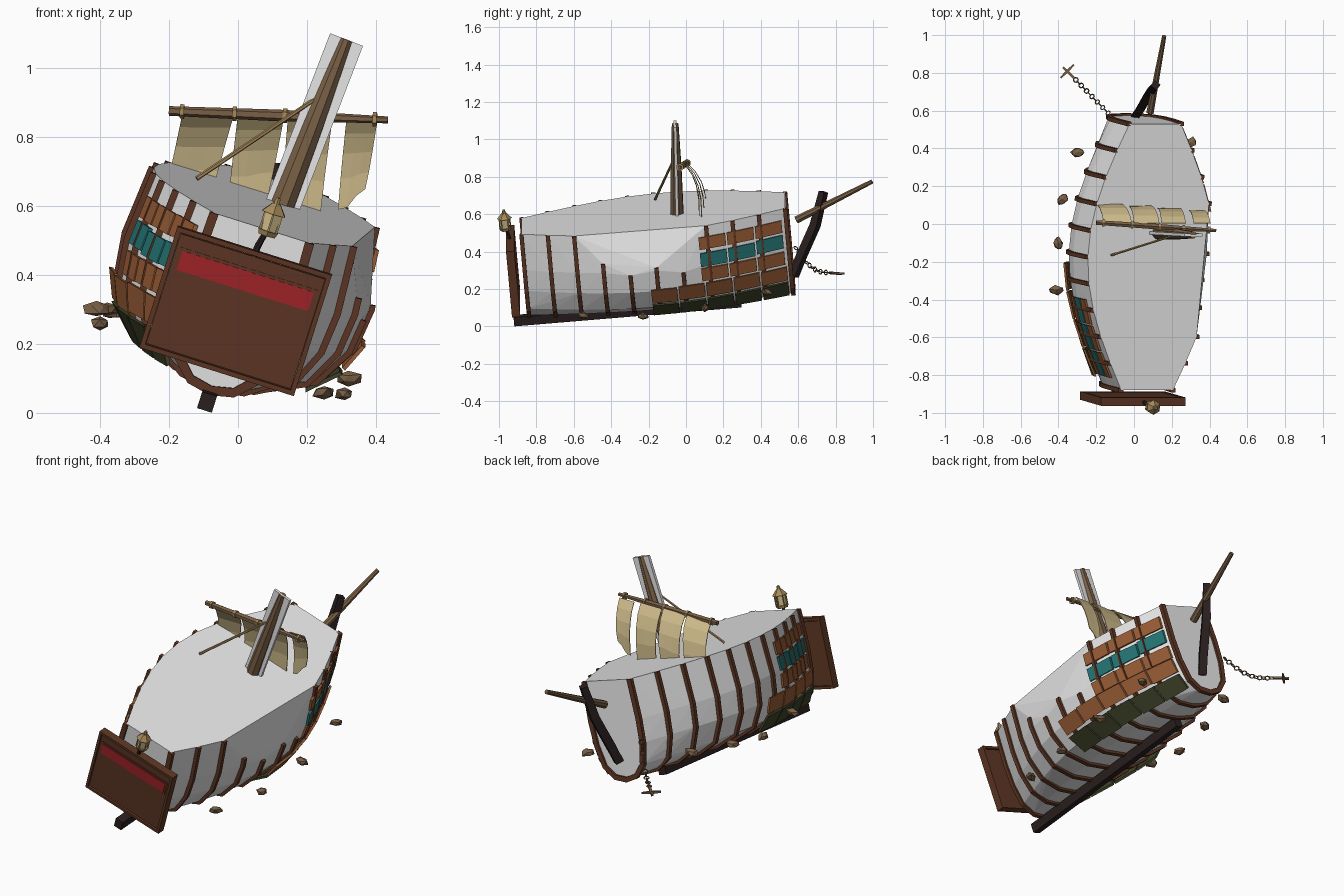
import bpy, bmesh, math, random
from mathutils import Vector, Matrix, Euler

cube = bpy.data.objects.get("Cube")
if cube:
    bpy.data.objects.remove(cube, do_unlink=True)
random.seed(4)

# Ship frame: heeled and bow up; origin at the aft end of the keel
SHIP = Matrix.Translation((-0.09, -0.92, 0.031)) @ Euler((math.radians(5), math.radians(17.5), 0)).to_matrix().to_4x4()
WORLD = Matrix.Identity(4)


def material(name, r, g, b):
    m = bpy.data.materials.new(name)
    m.use_nodes = True
    m.diffuse_color = (r, g, b, 1)
    m.node_tree.nodes["Principled BSDF"].inputs["Base Color"].default_value = (r, g, b, 1)
    return m


GREY = material("pale grey", .8, .8, .8)
BROWN = material("dark brown", .11, .037, .017)
PLANK = material("orange brown", .31, .105, .035)
TEAL = material("teal", .018, .17, .17)
GREEN = material("moss green", .05, .056, .022)
RED = material("deep red", .36, .017, .022)
DARK = material("near black", .024, .014, .014)
WOOD = material("weathered wood", .19, .115, .06)
SAIL = material("canvas", .62, .5, .26)
BRASS = material("old brass", .38, .25, .1)


def finish(name, bm, mat, frame=WORLD):
    bmesh.ops.recalc_face_normals(bm, faces=bm.faces)
    bm.transform(frame)
    me = bpy.data.meshes.new(name)
    bm.to_mesh(me)
    bm.free()
    me.materials.append(mat)
    ob = bpy.data.objects.new(name, me)
    bpy.context.collection.objects.link(ob)
    return ob


def loft(bm, rings, closed=True):
    """Skin rings of points into a capped solid."""
    vs = [[bm.verts.new(p) for p in r] for r in rings]
    for a, b in zip(vs, vs[1:]):
        n = len(a)
        for i in range(n if closed else n - 1):
            j = (i + 1) % n
            bm.faces.new((a[i], a[j], b[j], b[i]))
    if closed:
        bm.faces.new(vs[0])
        bm.faces.new(vs[-1])


def tube(name, pts, radii, sides, mat, frame=WORLD, flat=1.0):
    bm = bmesh.new()
    pts = [Vector(p) for p in pts]
    rings = []
    for i, p in enumerate(pts):
        d = pts[min(i + 1, len(pts) - 1)] - pts[max(i - 1, 0)]
        q = d.to_track_quat('Z', 'Y')
        ring = []
        for k in range(sides):
            a = math.tau * (k + .5) / sides
            ring.append(p + q @ Vector((math.cos(a) * radii[i], math.sin(a) * radii[i] * flat, 0)))
        rings.append(ring)
    loft(bm, rings)
    return finish(name, bm, mat, frame)


def box(name, centre, size, mat, frame=SHIP):
    bm = bmesh.new()
    bmesh.ops.create_cube(bm, size=1)
    bm.transform(Matrix.Translation(centre) @ Matrix.Diagonal((*size, 1)))
    return finish(name, bm, mat, frame)


# Hull shape: half-section as (width share, height), widths swelling amidships
SECTION = [(0, .03), (.45, .045), (.82, .1), (1, .21), (1.04, .33), (.99, .535)]
STATIONS = 10
BROKEN = {3: .38, 4: .31, 5: .345, 6: .3}


def share(z):
    for (w0, z0), (w1, z1) in zip(SECTION, SECTION[1:]):
        if z <= z1:
            return w0 + (w1 - w0) * max(0, z - z0) / (z1 - z0)
    return SECTION[-1][0]


def skin(side, station, z, off=0.0):
    """Point on the hull side, pushed outward by off."""
    t = station / STATIONS
    half = .145 + .21 * math.sin(math.pi * t)
    slope = (share(z + .01) - share(z - .01)) / .02 * half
    n = Vector((1, 0, -slope)).normalized() * off
    lift = .98 + .04 * t
    return Vector((side * (half * share(z) + n.x), .086 + .1417 * station, z * lift + n.z))


def rib_heights(side, s):
    top = BROKEN.get(s, .535) if side > 0 else .535
    return [z for _, z in SECTION if z < top - .01] + [top]


# Hull body
bm = bmesh.new()
for s in range(STATIONS + 1):
    for side in (-1, 1):
        for z in rib_heights(side, s):
            bm.verts.new(skin(side, s, z))
bmesh.ops.convex_hull(bm, input=bm.verts[:])
bmesh.ops.delete(bm, geom=[v for v in bm.verts if not v.link_faces], context='VERTS')
finish("hull", bm, GREY, SHIP)

# Ribs, some snapped short on one side
for s in range(STATIONS + 1):
    bm = bmesh.new()
    for side in (-1, 1):
        rings = []
        for z in rib_heights(side, s):
            inner, outer = skin(side, s, z, -.012), skin(side, s, z, .015)
            if z == SECTION[0][1]:
                inner, outer = Vector((0, inner.y, z + .012)), Vector((0, inner.y, z - .015))
            e = Vector((0, .011, 0))
            rings.append([inner - e, outer - e, outer + e, inner + e])
        loft(bm, rings)
    finish(f"rib_{s}", bm, BROWN, SHIP)


# Surviving planks, split at the ribs
def plank(name, side, a, b, low, high, off, mat):
    bm = bmesh.new()
    rings = []
    for s in (a, b):
        rings.append([skin(side, s, low, off), skin(side, s, high, off),
                      skin(side, s, high, off + .012), skin(side, s, low, off + .012)])
    loft(bm, rings)
    finish(name, bm, mat, SHIP)


ROWS = [("moss", .085, .15, .026, GREEN, True), ("lower", .16, .23, .022, PLANK, True),
        ("middle", .24, .31, .004, PLANK, False), ("painted", .325, .395, .004, TEAL, False),
        ("upper", .41, .475, .004, PLANK, False)]
for side, label, long_run, short_run in ((1, "left", (4.7, 9.9), (6.65, 9.85)), (-1, "right", (.3, 4.6), (.4, 3.4))):
    for row, low, high, off, mat, is_long in ROWS:
        start, end = long_run if is_long else short_run
        count = round(end - start)
        step = (end - start) / count
        for i in range(count):
            a = start + i * step
            j = random.uniform(-.004, .004)
            plank(f"{label}_{row}_plank_{i}", side, a + .03, a + step - .03, low + j, high + j, off, mat)

# Keel and stem post
box("keel", (0, .61, 0), (.045, 1.22, .05), DARK)
tube("stem_post", [(.01, .575, .27), (.035, .61, .36), (.08, .69, .54), (.115, .735, .72)],
     [.03, .031, .031, .026], 4, DARK)

# Stern board with rim and red name panel
box("stern_board", (0, .022, .277), (.44, .03, .335), BROWN)
for z in (.1, .455):
    box("stern_rim", (0, .02, z), (.47, .044, .014), BROWN)
for x in (-.228, .228):
    box("stern_rim_side", (x, .02, .277), (.014, .044, .355), BROWN)
box("red_panel_frame", (0, .006, .37), (.42, .006, .075), BROWN)
box("red_panel", (0, .003, .37), (.4, .006, .058), RED)

# Stern lantern
tube("lantern_post", [(0, .02, .43), (.005, .015, .48), (.015, 0, .525)], [.01, .01, .008], 6, DARK, SHIP)
LX, LY = .02, .0
for part, z0, z1, r0, r1, mat in (("base", .515, .53, .028, .034, BRASS), ("glass", .53, .582, .024, .027, SAIL),
                                  ("cap", .582, .612, .04, .014, BRASS), ("knob", .612, .63, .01, .007, BRASS)):
    tube(f"lantern_{part}", [(LX, LY, z0), (LX, LY, z1)], [r0, r1], 6, mat, SHIP)
for k in range(6):
    a = math.tau * (k + .5) / 6
    p = Vector((LX + .029 * math.cos(a), LY + .029 * math.sin(a), .528))
    tube("lantern_bar", [p, p + Vector((0, 0, .056))], [.004, .004], 4, BRASS, SHIP)

# Mast with the pale plate through it
base, top = Vector((.125, -.047, .59)), Vector((.315, -.058, 1.083))
tube("mast", [base, base.lerp(top, .5), top], [.037, .031, .019], 8, WOOD)
along = (top - base).normalized()
across = along.cross(Vector((0, 1, 0))).normalized() * .051
thick = Vector((0, .008, 0))
bm = bmesh.new()
loft(bm, [[p - across - thick, p + across - thick, p + across + thick, p - across + thick]
          for p in (base, top)])
finish("mast_plate", bm, GREY)

# Yard, ties and loose spar
y0, y1 = Vector((-.2, .008, .876)), Vector((.435, -.035, .85))
tube("yard", [y0, y0.lerp(y1, .5), y1], [.014, .017, .01], 6, WOOD)
for f in (.06, .3, .53, .73, .94):
    p = y0.lerp(y1, f)
    e = (y1 - y0).normalized() * .006
    tube("yard_tie", [p - e, p + e], [.021, .021], 6, BRASS)
tube("loose_spar", [(-.12, -.165, .68), (.23, -.055, .915)], [.007, .006], 6, BRASS)

# Torn sail strips: top span, sideways drift, length, ragged hem
CURVE = [(0, 0), (.045, .18), (.08, .42), (.1, .7), (.105, 1)]
for i, (x0, x1, drift, drop, hem) in enumerate(((-.16, -.01, -.05, .24, .01), (0, .135, -.03, .25, -.02),
                                               (.145, .275, -.02, .26, .025), (.315, .405, -.025, .235, -.03))):
    bm = bmesh.new()
    rings = []
    for dy, dz in CURVE:
        ring = []
        for k in range(4):
            u = k / 3
            x = x0 + (x1 - x0) * u * (1 - .12 * dz) + drift * dz
            rag = hem * (u - .5) * 2 + (.014 if k == 1 else 0)
            yard_z = .876 - .041 * (x0 + .2)
            ring.append((x, .005 + dy * (1 - .35 * i / 3), yard_z - drop * dz - rag * dz ** 3))
        rings.append(ring)
    loft(bm, rings, closed=False)
    ob = finish(f"sail_strip_{i}", bm, SAIL)
    ob.modifiers.new("cloth", 'SOLIDIFY').thickness = .004

# Bowsprit
tube("bowsprit", [(.085, .59, .57), (.16, .995, .775)], [.021, .012], 8, WOOD)

# Anchor chain and anchor
c0, c1 = Vector((-.13, .58, .43)), Vector((-.315, .77, .288))
LINKS = 13
path = [c0.lerp(c1, i / LINKS) - Vector((0, 0, .045 * math.sin(math.pi * i / LINKS))) for i in range(LINKS + 1)]
for i, (a, b) in enumerate(zip(path, path[1:])):
    q = (b - a).to_track_quat('X', 'Z')
    rot = q.to_matrix() @ Matrix.Rotation(math.radians(90) * (i % 2), 3, 'X')
    bpy.ops.mesh.primitive_torus_add(major_segments=8, minor_segments=4, major_radius=.0125, minor_radius=.0035,
                                     location=(a + b) / 2, rotation=rot.to_euler())
    ob = bpy.context.object
    ob.name = f"chain_link_{i}"
    ob.data.materials.append(WOOD)
out, cross = Vector((-.7, .7, -.08)), Vector((.7, .7, 0))
tube("anchor_shank", [c1, c1 + out * .085], [.009, .008], 4, WOOD)
mid = c1 + out * .055
tube("anchor_arms", [mid - cross * .05, mid, mid + cross * .05], [.006, .01, .006], 4, WOOD)

# Rocks along both sides
ROCKS = [(-.3, .38, .33), (-.38, .13, .3), (-.4, -.1, .26), (-.41, -.35, .3),
         (.25, -.55, .06), (.31, -.23, .055), (.32, .1, .1), (.3, .43, .185)]
for i, p in enumerate(ROCKS):
    bm = bmesh.new()
    bmesh.ops.create_icosphere(bm, subdivisions=1, radius=.036)
    for v in bm.verts:
        v.co *= random.uniform(.75, 1.15)
    bm.transform(Matrix.Translation(p) @ Matrix.Rotation(i, 4, 'Z') @ Matrix.Diagonal((1.1, .8, .65, 1)))
    finish(f"rock_{i}", bm, WOOD)
